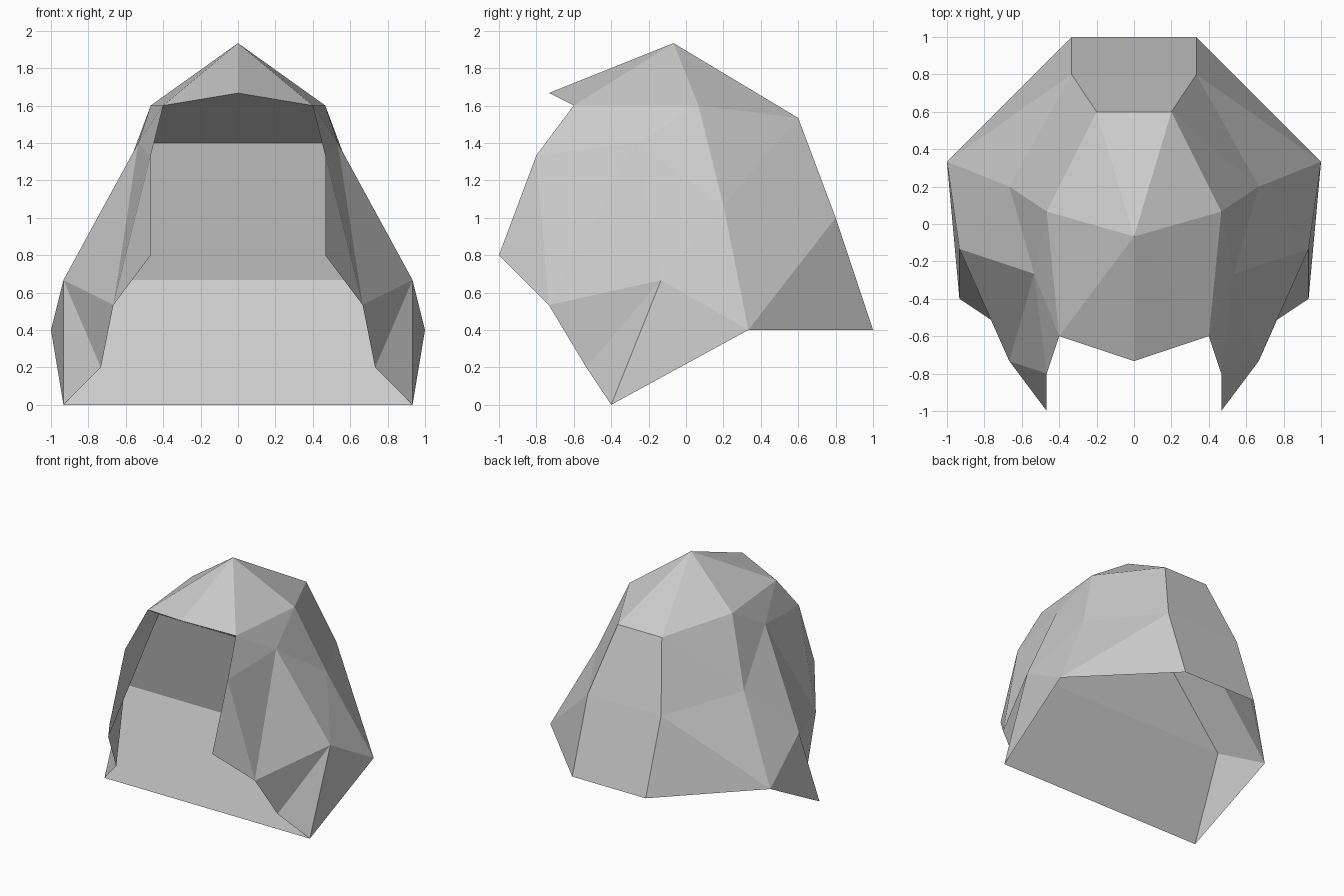
import bpy
import bmesh
from mathutils import Vector

old = bpy.data.objects.get("Cube")
if old:
    bpy.data.objects.remove(old, do_unlink=True)

# One flat grey
grey = bpy.data.materials.new("stone_grey")
grey.use_nodes = True
colour = (0.6, 0.6, 0.6, 1)
grey.diffuse_color = colour
grey.node_tree.nodes["Principled BSDF"].inputs["Base Color"].default_value = colour

# Corner points of the left half, on a grid of fifteen steps per unit
STEP = 15
points = {
    "apex": (0, -1, 29),
    "peak": (0, -11, 25),
    "brow": (6, -9, 24),
    "temple": (7, 1, 24),
    "crown": (3, 9, 23),
    "nape": (5, 12, 15),
    "tail": (5, 15, 6),
    "hem": (15, 5, 6),
    "ear": (10, 3, 16),
    "rim": (8, -4, 21),
    "hinge": (14, -2, 10),
    "foot": (14, -6, 0),
    "jaw": (10, -11, 8),
    "chin": (11, -8, 3),
    "cheek": (7, -15, 12),
    "eye": (7, -12, 20),
}


def position(key):
    """Point for a name; a leading minus means the mirrored side."""
    x, y, z = points[key.lstrip("-")]
    return Vector((-x if key.startswith("-") else x, y, z)) / STEP


def mirrored(key):
    if points[key.lstrip("-")][0] == 0:
        return key
    return key[1:] if key.startswith("-") else "-" + key


def part(name, faces, behind=(0, 0, 0.9)):
    """Build the faces and their mirror images, turned away from a point."""
    bm = bmesh.new()
    verts = {}
    done = set()
    for face in faces:
        keys = face.split()
        for loop in (keys, [mirrored(k) for k in keys]):
            if frozenset(loop) in done:
                continue
            done.add(frozenset(loop))
            for key in loop:
                if key not in verts:
                    verts[key] = bm.verts.new(position(key))
            f = bm.faces.new([verts[k] for k in loop])
            f.normal_update()
            if f.normal.dot(f.calc_center_median() - Vector(behind)) < 0:
                f.normal_flip()
    mesh = bpy.data.meshes.new(name)
    bm.to_mesh(mesh)
    bm.free()
    mesh.materials.append(grey)
    bpy.context.collection.objects.link(bpy.data.objects.new(name, mesh))


# Faceted top with the pointed brim
part("hood_top", ["apex brow peak", "apex brow temple",
                  "apex temple crown", "apex crown -crown"])

# Back panels, open at the hem
part("hood_back", ["crown -crown -nape nape", "nape -nape -tail tail",
                   "temple crown ear", "crown nape ear",
                   "nape ear hem", "nape tail hem"])

# Sides from temple to hem
part("hood_sides", ["temple brow rim", "temple rim ear", "rim ear hinge",
                    "ear hinge hem", "hinge hem foot"])

# Flaps sweeping forward around the opening
part("cheek_flaps", ["brow eye rim", "eye rim jaw", "eye cheek jaw",
                     "rim jaw hinge", "jaw chin hinge", "chin foot hinge"])

# Inner panels closing the opening
part("face_panel", ["peak brow -brow", "brow -brow -rim rim",
                    "rim -rim -hinge hinge", "hinge -hinge -foot foot"],
     behind=(0, 5, 1))
